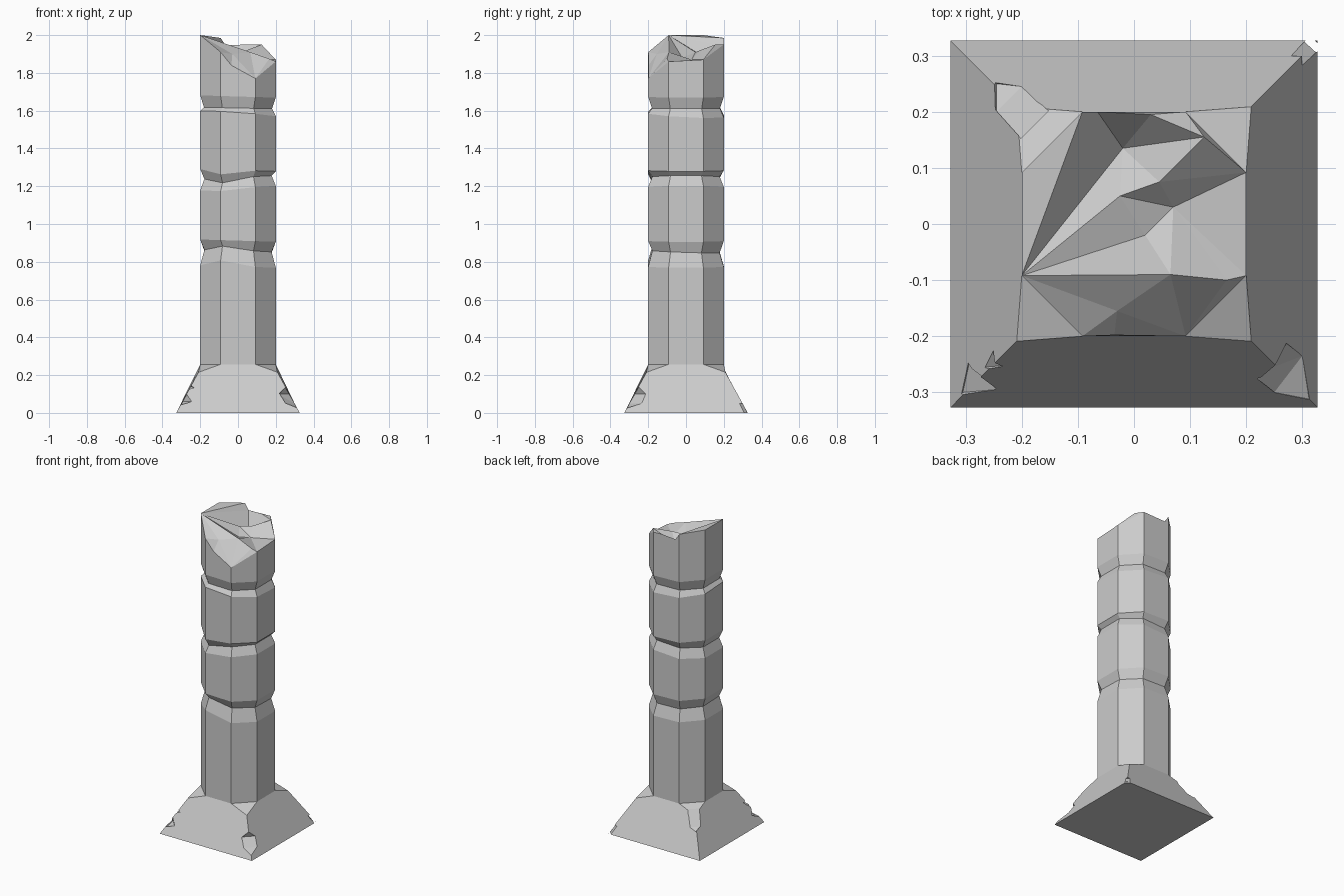
import bpy, bmesh
from mathutils import Vector

cube = bpy.data.objects.get("Cube")
if cube:
    bpy.data.objects.remove(cube, do_unlink=True)

# One stone colour
stone = bpy.data.materials.new("grey_stone")
stone.use_nodes = True
GREY = (0.6, 0.6, 0.6, 1)
stone.diffuse_color = GREY
stone.node_tree.nodes["Principled BSDF"].inputs["Base Color"].default_value = GREY

# Octagon with narrow diagonal sides, starting at the right front corner
OCT = [Vector(p) for p in ((-1, -.46), (-.46, -1), (.46, -1), (1, -.46),
                           (1, .46), (.46, 1), (-.46, 1), (-1, .46))]
R = 0.2


def finish(bm, name):
    bmesh.ops.recalc_face_normals(bm, faces=bm.faces)
    mesh = bpy.data.meshes.new(name)
    bm.to_mesh(mesh)
    bm.free()
    mesh.materials.append(stone)
    obj = bpy.data.objects.new(name, mesh)
    bpy.context.collection.objects.link(obj)
    return obj


def bridge(bm, low, high):
    n = len(low)
    for i in range(n):
        j = (i + 1) % n
        bm.faces.new((low[i], low[j], high[j], high[i]))


# Column shaft: height, radius, tilt along x, tilt along y, dent at the front
RINGS = [(.25, 1, 0, 0, 0),
         (.775, 1, -.03, 0, .03), (.855, .89, -.03, -.03, .02),
         (.912, 1, -.03, 0, 0),
         (1.19, 1, .06, 0, -.01), (1.247, .89, .05, 0, -.025),
         (1.285, 1, -.03, 0, -.025),
         (1.58, 1, -.07, -.05, 0), (1.614, .9, -.02, 0, 0),
         (1.675, 1, -.03, 0, 0)]
bm = bmesh.new()
rings = []
for z, r, tx, ty, dent in RINGS:
    ring = []
    for i, p in enumerate(OCT):
        q = p * r * R
        ring.append(bm.verts.new((q.x, q.y, z + tx * q.x + ty * q.y + dent * (i == 1))))
    rings.append(ring)
for low, high in zip(rings, rings[1:]):
    bridge(bm, low, high)
bm.faces.new(rings[0])

# Broken top: capitals are the octagon corners, small letters the fracture points
RIM_Z = dict(A=2, B=1.91, C=1.77, D=1.86, E=1.87, F=1.95, G=1.985, H=2)
FRACTURE = dict(a=(-.02, .135, 1.86), b=(-.025, .05, 1.91), c=(.045, .075, 1.92),
                d=(.07, .03, 1.87), e=(.02, -.02, 1.88), f=(.065, -.09, 1.91),
                g=(.165, -.1, 1.875), h=(.03, .195, 1.95), j=(.125, .155, 1.95),
                k=(-.065, .2, 1.945), m=(-.03, -.155, 1.9), n=(-.035, -.198, 1.84))
top = {k: bm.verts.new(p) for k, p in FRACTURE.items()}
for (k, z), p in zip(RIM_Z.items(), OCT):
    top[k] = bm.verts.new((p.x * R, p.y * R, z))
for tri in ("AHG AGk Aka kha hja ajc acb Aab Abe bcd bde Aef dED dDg dgf dfe "
            "cjE cEd hFj FEj Afm ABm Bnm fgC fCm mCn gDC").split():
    bm.faces.new([top[k] for k in tri])
last = rings[-1]
for i, edge in enumerate("AB BnC CD DE EF FhkG GH HA".split()):
    bm.faces.new([last[(i + 1) % 8], last[i]] + [top[k] for k in edge])
finish(bm, "broken_column")

# Sloped square base with triangular shoulders at its upper corners
SQUARE = [(-1, -1), (1, -1), (1, 1), (-1, 1)]
bm = bmesh.new()
foot = [bm.verts.new((x * .327, y * .327, 0)) for x, y in SQUARE]
shoulder = [bm.verts.new((x * .209, y * .209, .215)) for x, y in SQUARE]
collar = [bm.verts.new((p.x * R, p.y * R, .257)) for p in OCT]
bm.faces.new(foot)
bm.faces.new(collar)
for i in range(4):
    j = (i + 1) % 4
    a, b, c = collar[2 * i], collar[2 * i + 1], collar[(2 * i + 2) % 8]
    bm.faces.new((shoulder[i], b, a))
    bm.faces.new((foot[i], foot[j], shoulder[j], c, b, shoulder[i]))
base = finish(bm, "base")

# Chips knocked out of the base corners
CHIPS = [
    [(.27, -.21, .1), (.21, -.27, .1), (.25, -.25, .137), (.3, -.235, .05),
     (.25, -.3, .05), (.312, -.312, .022), (.35, -.35, .15)],
    [(-.245, .2, .15), (-.2, .245, .15), (-.245, .25, .13), (-.2, .15, .235),
     (-.15, .2, .235), (-.3, .3, .3)],
    [(-.292, -.24, .06), (-.245, -.295, .06), (-.305, -.3, .03),
     (-.27, -.268, .1), (-.33, -.33, .1)],
    [(-.25, -.225, .14), (-.23, -.252, .13), (-.265, -.255, .11), (-.28, -.28, .18)],
    [(.28, .3, .05), (.3, .283, .05), (.308, .33, -.01), (.33, .31, -.01),
     (.35, .35, .05)],
]
for points in CHIPS:
    bm = bmesh.new()
    for p in points:
        bm.verts.new(p)
    bmesh.ops.convex_hull(bm, input=bm.verts)
    cutter = finish(bm, "chip_cutter")
    cutter.hide_render = True
    cut = base.modifiers.new("chip", "BOOLEAN")
    cut.operation = "DIFFERENCE"
    cut.solver = "EXACT"
    cut.object = cutter
    bpy.context.view_layer.objects.active = base
    bpy.ops.object.modifier_apply(modifier=cut.name)
    bpy.data.objects.remove(cutter, do_unlink=True)
